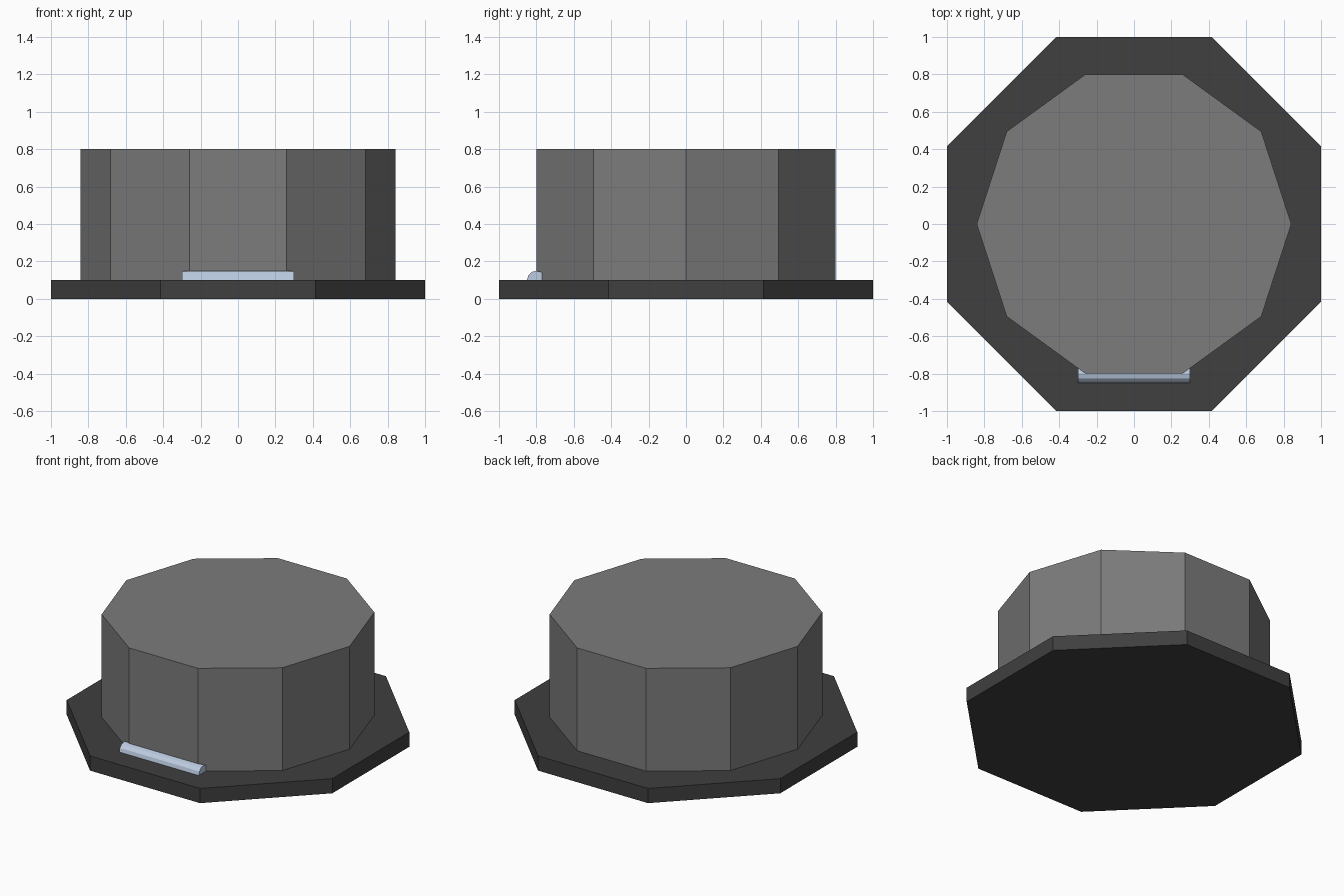
import bpy, math

if "Cube" in bpy.data.objects:
    bpy.data.objects.remove(bpy.data.objects["Cube"])

def material(name, rgb):
    m = bpy.data.materials.new(name)
    m.diffuse_color = (*rgb, 1)
    m.use_nodes = True
    m.node_tree.nodes["Principled BSDF"].inputs["Base Color"].default_value = m.diffuse_color
    return m

def prism(name, sides, radius, depth, loc, rot, mat):
    bpy.ops.mesh.primitive_cylinder_add(vertices=sides, radius=radius, depth=depth,
                                        location=loc, rotation=rot)
    ob = bpy.context.object
    ob.name = name
    ob.data.materials.append(mat)
    return ob

charcoal = material("charcoal", (0.05, 0.05, 0.05))
grey = material("mid grey", (0.2, 0.2, 0.2))
pale_blue = material("pale blue", (0.5, 0.6, 0.75))

# Octagonal base plate, flat sides facing the axes
prism("base_plate", 8, 1 / math.cos(math.pi / 8), 0.1, (0, 0, 0.05),
      (0, 0, math.pi / 8), charcoal)

# Ten-sided drum with corners on the x axis
prism("drum", 10, 0.8 / math.cos(math.pi / 10), 0.7, (0, 0, 0.45),
      (0, 0, math.pi / 2), grey)

# Light bar lying half sunk at the foot of the front face
prism("light_bar", 12, 0.05, 0.6, (0, -0.8, 0.1), (0, math.pi / 2, 0), pale_blue)
